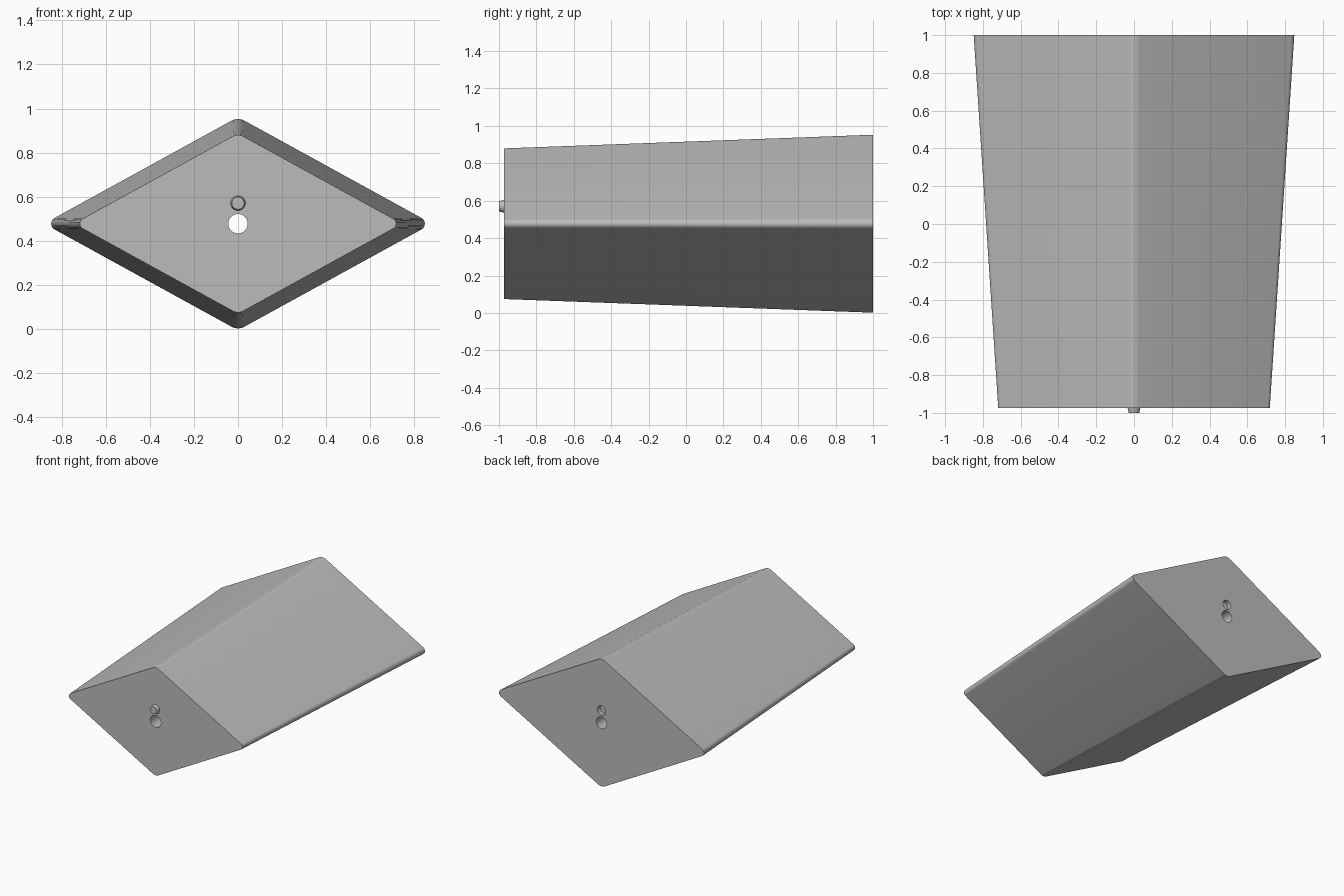
import bpy, math
from mathutils import Matrix, Vector
import bmesh

if "Cube" in bpy.data.objects:
    bpy.data.objects.remove(bpy.data.objects["Cube"], do_unlink=True)

MID_Z = 0.477
FRONT_Y, BACK_Y = -0.974, 1.0
PEG_Z = 0.57

grey = bpy.data.materials.new("plain grey")
grey.use_nodes = True
colour = (0.5, 0.5, 0.5, 1)
grey.diffuse_color = colour
grey.node_tree.nodes["Principled BSDF"].inputs["Base Color"].default_value = colour


def make_object(name, bm):
    bmesh.ops.recalc_face_normals(bm, faces=bm.faces)
    mesh = bpy.data.meshes.new(name)
    bm.to_mesh(mesh)
    bm.free()
    obj = bpy.data.objects.new(name, mesh)
    bpy.context.collection.objects.link(obj)
    mesh.materials.append(grey)
    return obj


def select(obj):
    bpy.ops.object.select_all(action='DESELECT')
    obj.select_set(True)
    bpy.context.view_layer.objects.active = obj


def rod(name, z, r_front, r_back, y0, y1):
    """Round bar along y."""
    bm = bmesh.new()
    place = Matrix.Translation((0, (y0 + y1) / 2, z)) @ Matrix.Rotation(math.radians(-90), 4, 'X')
    bmesh.ops.create_cone(bm, cap_ends=True, segments=32, radius1=r_front,
                          radius2=r_back, depth=y1 - y0, matrix=place)
    return make_object(name, bm)


def rounded_diamond(half_w, half_h, r_side, r_tip, steps=8):
    """Outline of a diamond whose four corners are arcs."""
    tilt = math.atan2(half_w, half_h)      # direction of the upper right edge normal
    wide, steep = math.pi - 2 * tilt, 2 * tilt
    normal = math.pi / 2 - (math.pi / 2 - tilt)
    corners = [(half_w, r_side, 0, normal), (half_h, r_tip, math.pi / 2, math.pi / 2 - normal),
               (half_w, r_side, math.pi, normal), (half_h, r_tip, -math.pi / 2, math.pi / 2 - normal)]
    points = []
    for reach, r, facing, half_turn in corners:
        centre = reach - r / math.cos(half_turn)
        for i in range(steps + 1):
            a = facing + half_turn * (2 * i / steps - 1)
            points.append((centre * math.cos(facing) + r * math.cos(a),
                           centre * math.sin(facing) + r * math.sin(a)))
    return points


# Tapered diamond body
outline = rounded_diamond(0.881, 0.484, 0.03, 0.06)
bm = bmesh.new()
rings = [[bm.verts.new((x * s, y, MID_Z + z * s)) for x, z in outline]
         for y, s in ((FRONT_Y, 0.847), (BACK_Y, 1.0))]
for ring in rings:
    bm.faces.new(ring)
for i in range(len(outline)):
    j = (i + 1) % len(outline)
    bm.faces.new((rings[0][i], rings[0][j], rings[1][j], rings[1][i]))
body = make_object("tapered_body", bm)

# Through hole and the socket in the back face
for cutter in (rod("hole_cutter", MID_Z, 0.044, 0.044, FRONT_Y - 0.1, BACK_Y + 0.1),
               rod("socket_cutter", PEG_Z, 0.035, 0.035, BACK_Y - 0.035, BACK_Y + 0.1)):
    cutter.hide_render = True
    cut = body.modifiers.new("cut", 'BOOLEAN')
    cut.operation = 'DIFFERENCE'
    cut.solver = 'EXACT'
    cut.object = cutter
    select(body)
    bpy.ops.object.modifier_apply(modifier=cut.name)
    bpy.data.objects.remove(cutter, do_unlink=True)

# Locating peg on the front face
peg = rod("front_peg", PEG_Z, 0.028, 0.034, -1.0, FRONT_Y + 0.002)

for obj in (body, peg):
    select(obj)
    bpy.ops.object.shade_smooth_by_angle(angle=math.radians(30))
